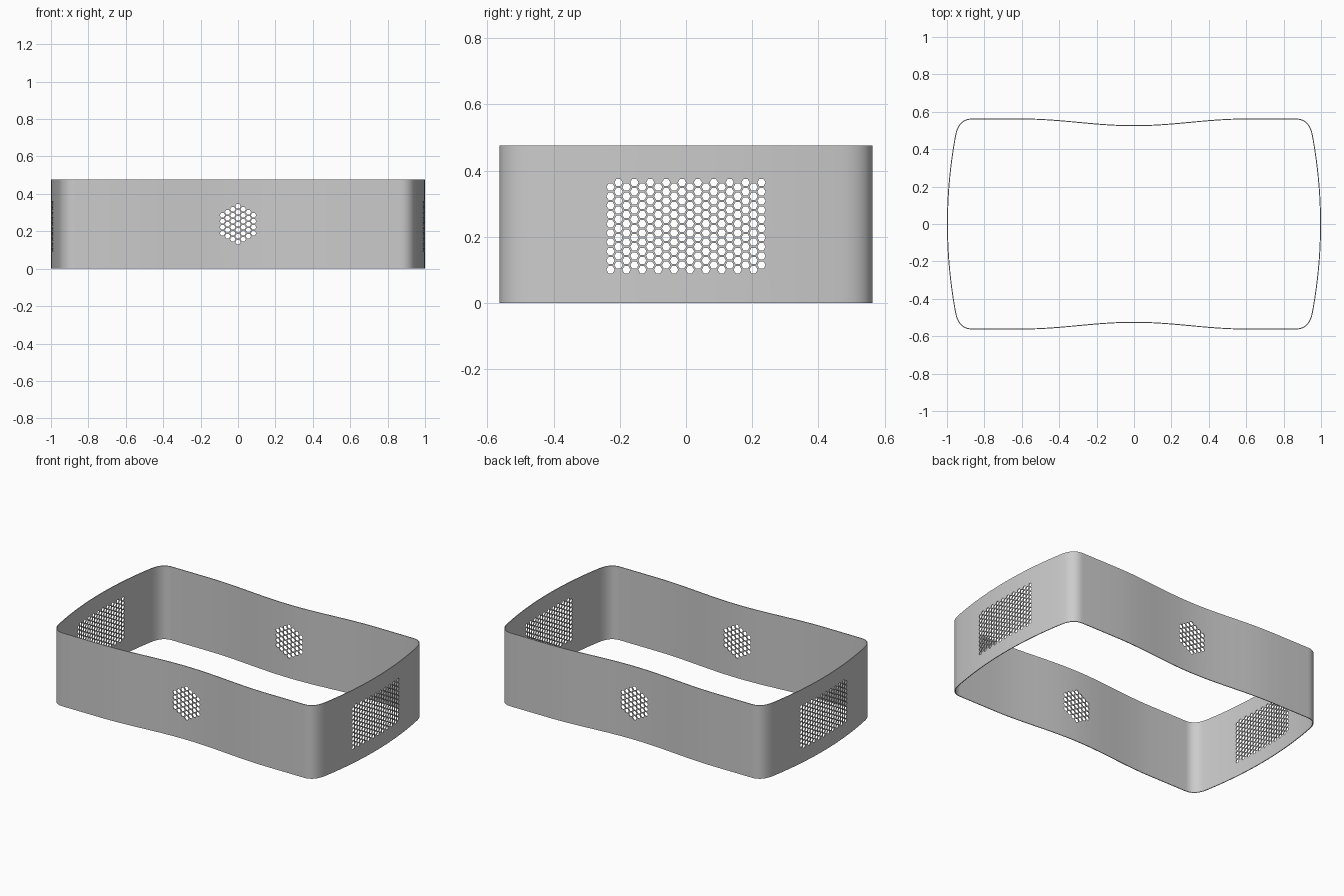
import bpy, bmesh, math
from mathutils import Vector

if "Cube" in bpy.data.objects:
    bpy.data.objects.remove(bpy.data.objects["Cube"])

HEIGHT = 0.476
THICKNESS = 0.005

grey = bpy.data.materials.new("plain grey")
grey.use_nodes = True
COLOUR = (0.6, 0.6, 0.6, 1)
grey.diffuse_color = COLOUR
grey.node_tree.nodes["Principled BSDF"].inputs["Base Color"].default_value = COLOUR


def add_object(name, bm):
    bmesh.ops.recalc_face_normals(bm, faces=bm.faces)
    mesh = bpy.data.meshes.new(name)
    bm.to_mesh(mesh)
    bm.free()
    mesh.materials.append(grey)
    obj = bpy.data.objects.new(name, mesh)
    bpy.context.collection.objects.link(obj)
    return obj


def quarter_outline():
    """Outline from the middle of the left side to the middle of the back."""
    pts = []
    for i in range(12):                       # gently bowed side
        y = 0.47 * i / 12
        pts.append(Vector((1 - 0.043 * (y / 0.47) ** 2, y)))
    a, b, c = Vector((0.957, 0.47)), Vector((0.94, 0.564)), Vector((0.865, 0.564))
    for i in range(13):                       # rounded corner
        t = i / 12
        pts.append(a * (1 - t) ** 2 + b * 2 * t * (1 - t) + c * t * t)
    for i in range(17):                       # flat, then dipping to the middle
        x = 0.6 * (1 - i / 16)
        pts.append(Vector((x, 0.546 - 0.018 * math.cos(math.pi * x / 0.6))))
    return pts


def full_outline():
    q = quarter_outline()
    half = q + [Vector((-p.x, p.y)) for p in reversed(q[:-1])]
    return half + [Vector((p.x, -p.y)) for p in reversed(half[1:-1])]


def make_band():
    outer = full_outline()
    n = len(outer)
    inner = []
    for i, p in enumerate(outer):
        along = (outer[(i + 1) % n] - outer[i - 1]).normalized()
        inner.append(p + Vector((-along.y, along.x)) * THICKNESS)
    bm = bmesh.new()
    loops = [[bm.verts.new((p.x, p.y, z)) for p in line]
             for line, z in ((outer, 0), (outer, HEIGHT), (inner, HEIGHT), (inner, 0))]
    for k in range(4):
        low, high = loops[k], loops[(k + 1) % 4]
        for i in range(n):
            j = (i + 1) % n
            bm.faces.new((low[i], low[j], high[j], high[i]))
    return add_object("perforated_band", bm)


def make_cutter(name, centres, radius, place):
    """Long hexagonal pins; place maps (across, depth, height) to a point."""
    bm = bmesh.new()
    for u, z in centres:
        rings = []
        for depth in (-1.2, 1.2):
            rings.append([bm.verts.new(place(u + radius * math.cos(k * math.pi / 3), depth,
                                             z + radius * math.sin(k * math.pi / 3)))
                          for k in range(6)])
        for ring in rings:
            bm.faces.new(ring)
        for k in range(6):
            j = (k + 1) % 6
            bm.faces.new((rings[0][k], rings[0][j], rings[1][j], rings[1][k]))
    obj = add_object(name, bm)
    obj.hide_render = True
    return obj


# Rectangular grille of staggered holes for both sides
step = 0.024
pitch = step * 2 / math.sqrt(3)
side_holes = [((c - 9.5) * step, 0.101 + (r + 0.5 * (c % 2)) * pitch)
              for c in range(20) for r in range(10)]

# Hexagonal cluster of holes for front and back
big = 0.032
cluster_holes = [(c * big * math.sqrt(3) / 2, HEIGHT / 2 + (r - (6 - abs(c)) / 2) * big)
                 for c in range(-3, 4) for r in range(7 - abs(c))]

band = make_band()
cutters = [
    make_cutter("side_hole_cutter", side_holes, 0.0125, lambda u, d, z: (d, u, z)),
    make_cutter("front_hole_cutter", cluster_holes, 0.0142, lambda u, d, z: (u, d, z)),
]

bpy.ops.object.select_all(action="DESELECT")
bpy.context.view_layer.objects.active = band
band.select_set(True)
for cutter in cutters:
    mod = band.modifiers.new(cutter.name, "BOOLEAN")
    mod.operation = "DIFFERENCE"
    mod.solver = "EXACT"
    mod.object = cutter
    bpy.ops.object.modifier_apply(modifier=mod.name)
    bpy.data.objects.remove(cutter)

bpy.ops.object.shade_smooth_by_angle(angle=math.radians(30))
